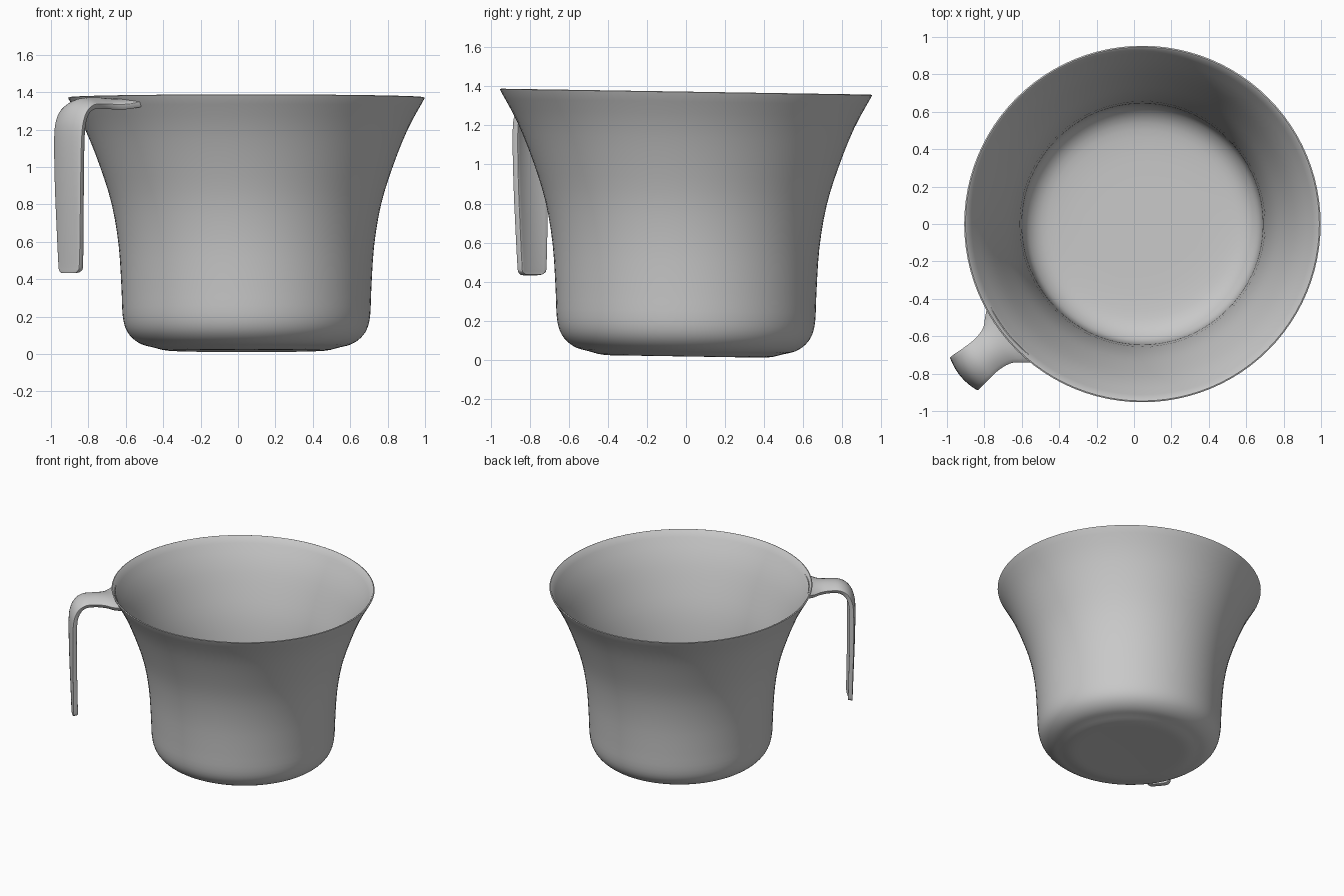
import bpy, bmesh, math
from mathutils import Vector, Matrix

cube = bpy.data.objects.get("Cube")
if cube:
    bpy.data.objects.remove(cube, do_unlink=True)

CENTRE_X = 0.045
TILT = -0.016                       # slight lean of rim and base towards the back
HANDLE_ANGLE = math.radians(220)    # handle direction, front right

grey = bpy.data.materials.new("plain_grey")
grey.use_nodes = True
COLOUR = (0.58, 0.58, 0.58, 1)
grey.diffuse_color = COLOUR
grey.node_tree.nodes["Principled BSDF"].inputs["Base Color"].default_value = COLOUR


def make_object(name, bm):
    """Turn a bmesh into a grey object and make it active."""
    bmesh.ops.recalc_face_normals(bm, faces=bm.faces)
    mesh = bpy.data.meshes.new(name)
    bm.to_mesh(mesh)
    bm.free()
    mesh.materials.append(grey)
    ob = bpy.data.objects.new(name, mesh)
    bpy.context.collection.objects.link(ob)
    bpy.ops.object.select_all(action='DESELECT')
    ob.select_set(True)
    bpy.context.view_layer.objects.active = ob
    return ob


def smooth_curve(points, steps):
    """Catmull-Rom samples through tuples of any size."""
    pts = [points[0]] + list(points) + [points[-1]]
    out = []
    for i in range(1, len(pts) - 2):
        for s in range(steps):
            t = s / steps
            out.append(tuple(
                0.5 * (2 * b + (c - a) * t + (2 * a - 5 * b + 4 * c - d) * t * t
                       + (3 * b - a - 3 * c + d) * t ** 3)
                for a, b, c, d in zip(*pts[i - 1:i + 3])))
    return out + [tuple(points[-1])]


# Cup: flared outer wall, thin rim, inner wall and floor turned on a lathe
outer = [(0.0, 0.022), (0.30, 0.018), (0.42, 0.018), (0.50, 0.036), (0.56, 0.052),
         (0.61, 0.085), (0.645, 0.135), (0.662, 0.21), (0.668, 0.35), (0.683, 0.58),
         (0.720, 0.80), (0.782, 1.0), (0.862, 1.2), (0.950, 1.362)]
inner = [(0.938, 1.368), (0.842, 1.2), (0.762, 1.0), (0.700, 0.80), (0.663, 0.58),
         (0.646, 0.35), (0.638, 0.21), (0.61, 0.14), (0.54, 0.09), (0.42, 0.072),
         (0.25, 0.068), (0.0, 0.068)]
profile = smooth_curve(outer, 3) + [(0.953, 1.370), (0.946, 1.373)] + smooth_curve(inner, 3)

bm = bmesh.new()
verts = [bm.verts.new((max(r, 0), 0, z)) for r, z in profile]
edges = [bm.edges.new(pair) for pair in zip(verts, verts[1:])]
bmesh.ops.spin(bm, geom=verts + edges, cent=(0, 0, 0), axis=(0, 0, 1),
               angle=math.tau, steps=96, use_merge=True)
bmesh.ops.remove_doubles(bm, verts=bm.verts, dist=0.0005)
for v in bm.verts:
    v.co.z += TILT * v.co.y
    v.co.x += CENTRE_X
make_object("cup_body", bm)
bpy.ops.object.shade_smooth_by_angle(angle=math.radians(50))

# Handle: bent strap with a flared root, rounded across; (radius, height, half width, sag)
path = smooth_curve([
    (0.925, 1.355, 0.21, 0.015), (0.965, 1.355, 0.165, 0.03), (1.01, 1.358, 0.122, 0.035),
    (1.08, 1.360, 0.106, 0.035), (1.16, 1.352, 0.108, 0.032), (1.22, 1.315, 0.112, 0.03),
    (1.255, 1.25, 0.115, 0.026), (1.268, 1.15, 0.115, 0.022), (1.264, 0.90, 0.108, 0.016),
    (1.255, 0.65, 0.098, 0.012), (1.248, 0.47, 0.088, 0.008), (1.247, 0.435, 0.080, 0.006),
    (1.246, 0.42, 0.060, 0.004)], 4)
ACROSS = 10
turn = Matrix.Rotation(HANDLE_ANGLE, 3, 'Z')

bm = bmesh.new()
rows = []
for i, (r, z, half, sag) in enumerate(path):
    a, b = path[max(i - 1, 0)], path[min(i + 1, len(path) - 1)]
    tangent = Vector((b[0] - a[0], 0, b[1] - a[1])).normalized()
    inward = Vector((tangent.z, 0, -tangent.x))
    row = []
    for j in range(ACROSS + 1):
        u = 2 * j / ACROSS - 1
        co = Vector((r, u * half, z)) + inward * sag * u * u
        # keep the flared root on the curve of the rim
        if i < 9:
            co.x -= (r - math.sqrt(r * r - (u * half) ** 2)) * (1 - i / 9)
        row.append(bm.verts.new(turn @ co + Vector((CENTRE_X, 0, 0.012))))
    rows.append(row)
for low, high in zip(rows, rows[1:]):
    for j in range(ACROSS):
        bm.faces.new((low[j], low[j + 1], high[j + 1], high[j]))
handle = make_object("handle", bm)

# Thicken the strap towards the inside of the bend
if handle.data.polygons[0].normal.z < 0:
    handle.data.flip_normals()
solid = handle.modifiers.new("thickness", 'SOLIDIFY')
solid.thickness = 0.032
solid.offset = -1
bevel = handle.modifiers.new("soft_edges", 'BEVEL')
bevel.width = 0.008
bevel.segments = 2
bevel.angle_limit = math.radians(50)
bpy.ops.object.shade_smooth_by_angle(angle=math.radians(50))
